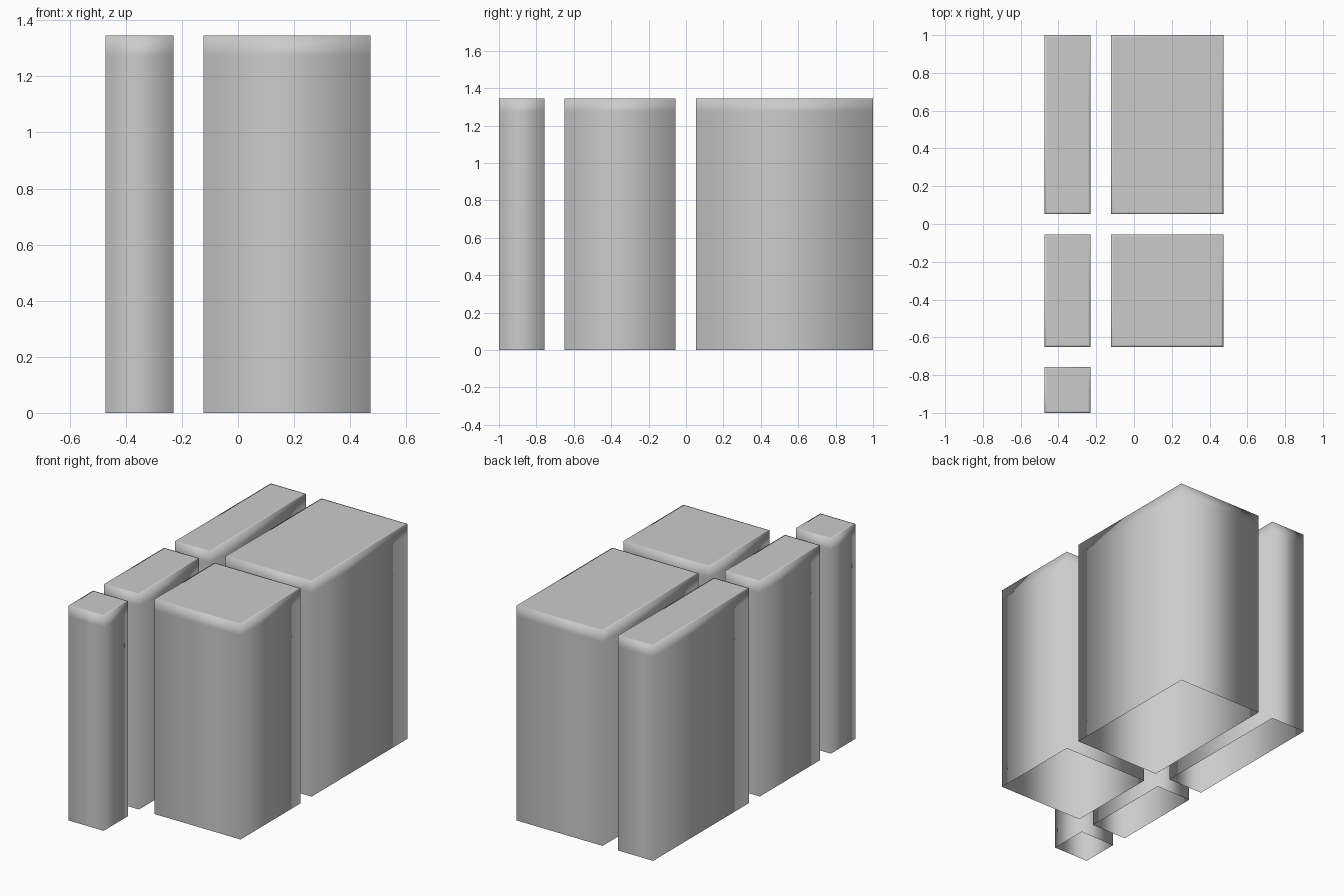
import bpy, bmesh

if "Cube" in bpy.data.objects:
    bpy.data.objects.remove(bpy.data.objects["Cube"])

HEIGHT = 1.345
INSET = 0.012      # narrow rim on the top face
RIM_DROP = 0.07    # support loop below the top edge


def block(name, xs, ys):
    """Upright block, open underneath, with support loops softening its top edge."""
    (x0, x1), (y0, y1) = xs, ys
    bm = bmesh.new()
    rings = []
    for z, i in ((0, 0), (HEIGHT - RIM_DROP, 0), (HEIGHT, 0), (HEIGHT, INSET)):
        corners = ((x0 + i, y0 + i), (x1 - i, y0 + i), (x1 - i, y1 - i), (x0 + i, y1 - i))
        rings.append([bm.verts.new((x, y, z)) for x, y in corners])
    for low, high in zip(rings, rings[1:]):
        for k in range(4):
            n = (k + 1) % 4
            bm.faces.new((low[k], low[n], high[n], high[k]))
    bm.faces.new(rings[-1])
    for f in bm.faces:
        f.smooth = True
    mesh = bpy.data.meshes.new(name)
    bm.to_mesh(mesh)
    bm.free()
    obj = bpy.data.objects.new(name, mesh)
    bpy.context.collection.objects.link(obj)
    return obj


# Two columns and three rows, leaving the front right spot empty
columns = {"left": (-0.473, -0.23), "right": (-0.123, 0.473)}
rows = {"front": (-1.0, -0.757), "middle": (-0.65, -0.055), "back": (0.053, 1.0)}

for row, ys in rows.items():
    for column, xs in columns.items():
        if (row, column) != ("front", "right"):
            block(f"{row}_{column}_block", xs, ys)
